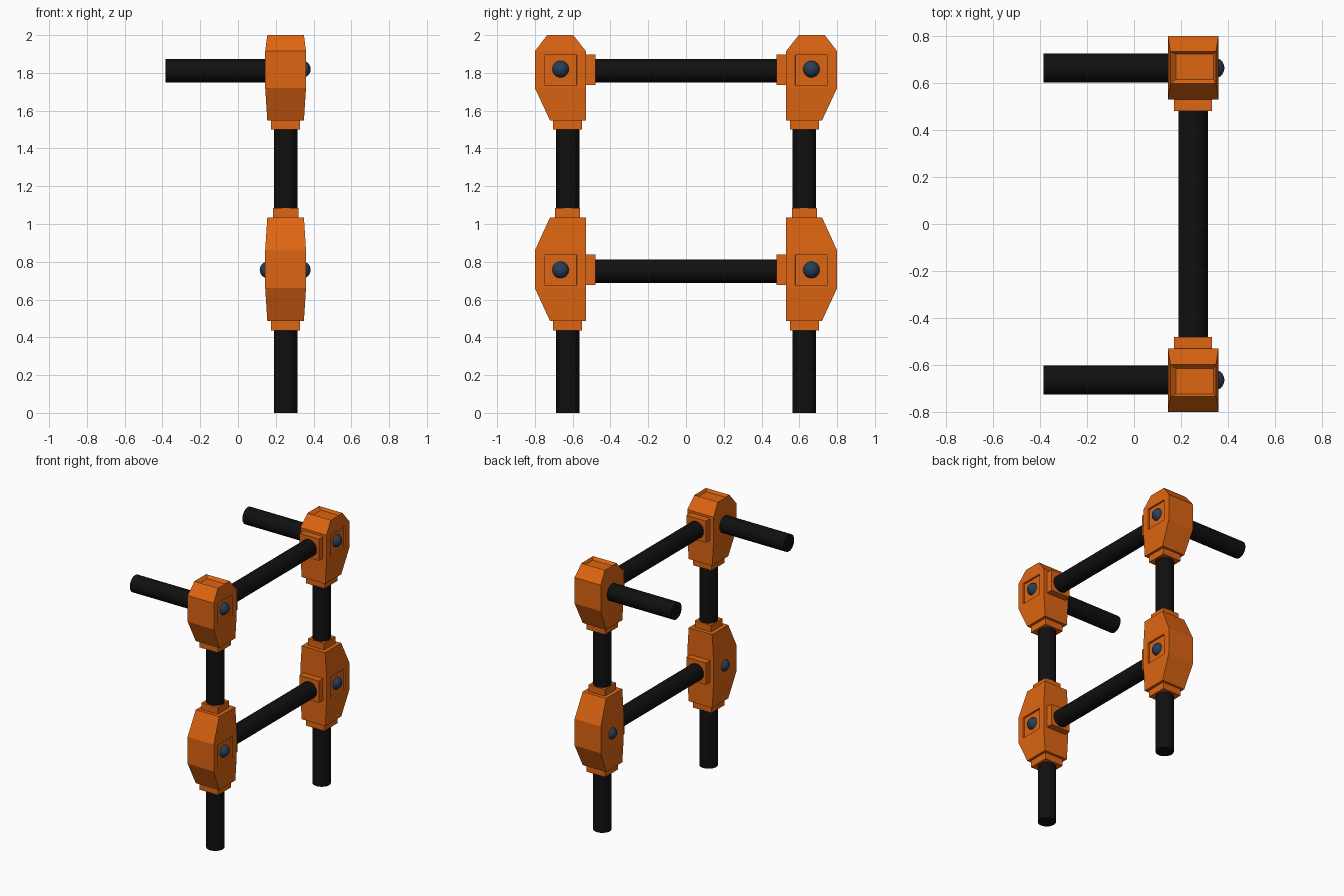
import bpy, bmesh, math
from mathutils import Vector

if "Cube" in bpy.data.objects:
    bpy.data.objects.remove(bpy.data.objects["Cube"])

CX = 0.252       # x of the frame plane
R = 0.0625       # tube radius
TY = 0.627       # y of the uprights
BY = 0.664       # y of the bolts and rear bars


def material(name, rgb):
    m = bpy.data.materials.new(name)
    m.diffuse_color = (*rgb, 1.0)
    m.use_nodes = True
    m.node_tree.nodes["Principled BSDF"].inputs["Base Color"].default_value = m.diffuse_color
    return m


ORANGE = material("orange", (0.73, 0.13, 0.006))
BLACK = material("black", (0.005, 0.005, 0.005))
NAVY = material("navy", (0.02, 0.05, 0.10))


def finish(name, bm, mat, smooth=False):
    bmesh.ops.recalc_face_normals(bm, faces=bm.faces)
    me = bpy.data.meshes.new(name)
    bm.to_mesh(me)
    bm.free()
    me.materials.append(mat)
    ob = bpy.data.objects.new(name, me)
    bpy.context.collection.objects.link(ob)
    if smooth:
        bpy.ops.object.select_all(action='DESELECT')
        ob.select_set(True)
        bpy.context.view_layer.objects.active = ob
        bpy.ops.object.shade_smooth_by_angle(angle=math.radians(40))
    return ob


def tube(name, a, b):
    a, b = Vector(a), Vector(b)
    bm = bmesh.new()
    bmesh.ops.create_cone(bm, cap_ends=True, segments=32, radius1=R, radius2=R, depth=(b - a).length)
    rot = Vector((0, 0, 1)).rotation_difference(b - a)
    for v in bm.verts:
        v.co = rot @ v.co + (a + b) / 2
    finish(name, bm, BLACK, True)


def box(name, lo, hi):
    bm = bmesh.new()
    bmesh.ops.create_cube(bm, size=1)
    for v in bm.verts:
        v.co = Vector([(l + h) / 2 + c * (h - l) for l, h, c in zip(lo, hi, v.co)])
    finish(name, bm, ORANGE)


def ball(name, pos):
    bm = bmesh.new()
    bmesh.ops.create_uvsphere(bm, u_segments=20, v_segments=12, radius=0.045)
    bmesh.ops.translate(bm, verts=bm.verts, vec=pos)
    finish(name, bm, NAVY, True)


def shrink(bm, face, center, half, axes):
    """Inset a face and move the new inner face to a given rectangle."""
    c0 = face.calc_center_median()
    bmesh.ops.inset_individual(bm, faces=[face], thickness=0.005)
    for v in face.verts:
        for ax, c, h in zip(axes, center, half):
            v.co[ax] = c + math.copysign(h, v.co[ax] - c0[ax])


def joint(name, s, rings, mid, bolt_z, top_recess=False):
    """Faceted coupling from stacked rectangles (z, y inner, y outer, half width)."""
    bm = bmesh.new()
    loops = [[bm.verts.new((CX + dx * w, s * y, z))
              for dx, y in ((-1, y0), (1, y0), (1, y1), (-1, y1))]
             for z, y0, y1, w in rings]
    bottom = bm.faces.new(loops[0])
    top = bm.faces.new(loops[-1])
    panel = None
    for i, (a, b) in enumerate(zip(loops, loops[1:])):
        for k in range(4):
            n = (k + 1) % 4
            f = bm.faces.new((a[k], a[n], b[n], b[k]))
            if i == mid and k == 1:
                panel = f
    bmesh.ops.recalc_face_normals(bm, faces=bm.faces)
    # square pocket round the bolt
    shrink(bm, panel, (s * BY, bolt_z), (0.086, 0.08), (1, 2))
    bmesh.ops.inset_individual(bm, faces=[panel], thickness=0.001)
    for v in panel.verts:
        v.co.x -= 0.012
    # sloped pocket in the top cap
    if top_recess:
        shrink(bm, top, (CX + 0.006, s * 0.669), (0.08, 0.054), (0, 1))
        for v in top.verts:
            v.co.z -= 0.02
    finish(name, bm, ORANGE)


def collar_z(name, s, z0, z1, h):
    box(name, (CX - h, s * TY - h, z0), (CX + h, s * TY + h, z1))


def collar_y(name, s, z):
    y0, y1 = sorted((s * 0.48, s * 0.56))
    box(name, (CX - 0.081, y0, z - 0.081), (CX + 0.081, y1, z + 0.081))


LOWER = [(0.487, 0.53, 0.72, 0.097), (0.66, 0.53, 0.80, 0.108),
         (0.86, 0.53, 0.80, 0.108), (1.035, 0.53, 0.72, 0.097)]
UPPER = [(1.548, 0.53, 0.72, 0.097), (1.72, 0.53, 0.80, 0.108),
         (1.915, 0.53, 0.80, 0.108), (2.0, 0.597, 0.735, 0.097)]

for side, s in (("front", -1), ("back", 1)):
    # tubes
    tube(side + "_upright", (CX, s * TY, 0), (CX, s * TY, 1.7))
    tube(side + "_side_bar", (-0.385, s * BY, 1.812), (0.25, s * BY, 1.812))
    # couplings
    joint(side + "_lower_joint", s, LOWER, 1, 0.757)
    joint(side + "_upper_joint", s, UPPER, 1, 1.816, True)
    # collars
    collar_z(side + "_lower_joint_bottom_collar", s, 0.437, 0.50, 0.077)
    collar_z(side + "_lower_joint_top_collar", s, 1.02, 1.085, 0.067)
    collar_z(side + "_upper_joint_bottom_collar", s, 1.50, 1.56, 0.077)
    collar_y(side + "_lower_crossbar_collar", s, 0.757)
    collar_y(side + "_upper_crossbar_collar", s, 1.817)
    # round bolts
    ball(side + "_lower_outer_bolt", (0.34, s * BY, 0.757))
    ball(side + "_lower_inner_bolt", (0.16, s * BY, 0.757))
    ball(side + "_upper_bolt", (0.34, s * BY, 1.82))

# crossbars
tube("lower_crossbar", (CX, -0.56, 0.75), (CX, 0.56, 0.75))
tube("upper_crossbar", (CX, -0.56, 1.812), (CX, 0.56, 1.812))
